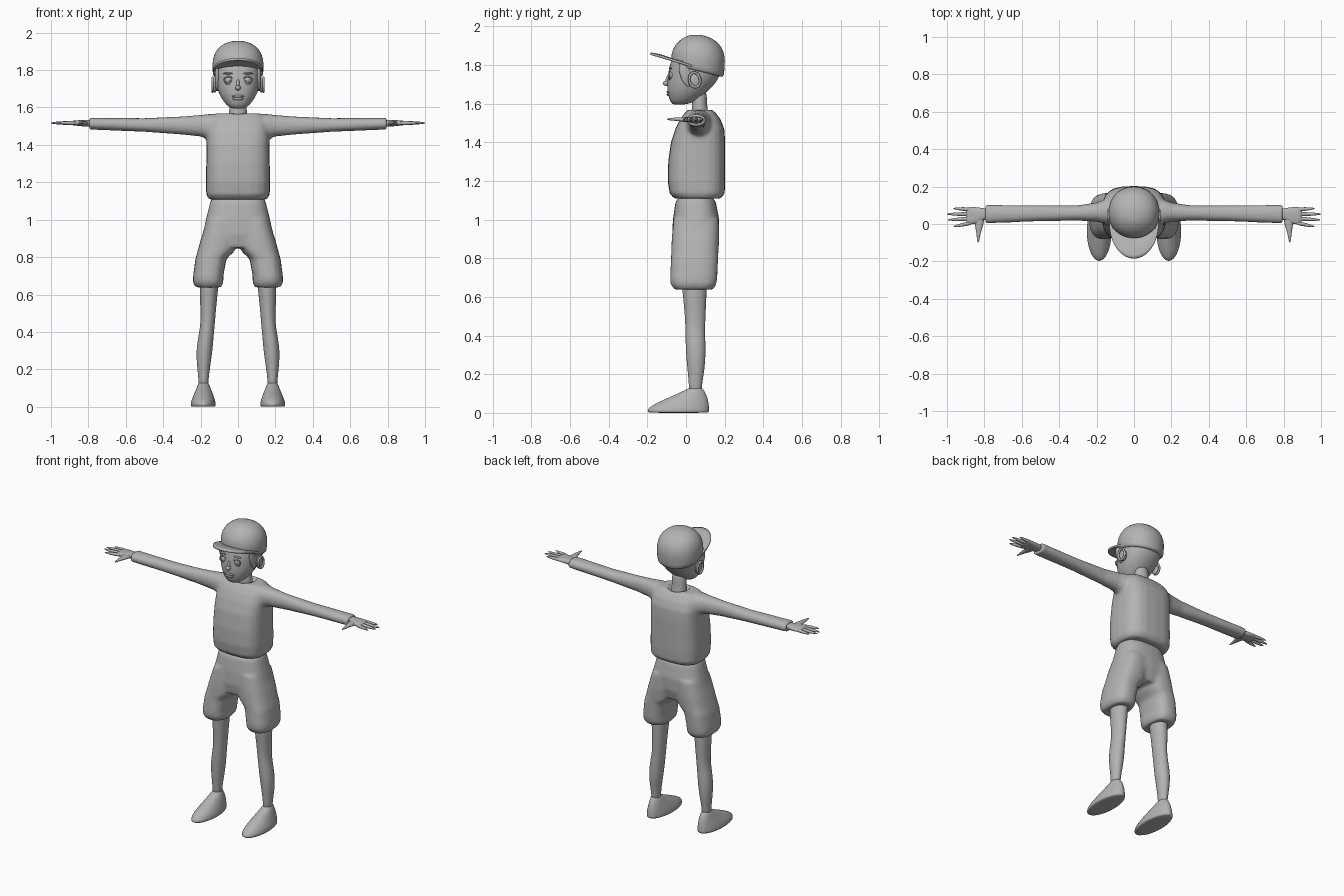
import bpy, bmesh, math
from mathutils import Matrix, Vector

if "Cube" in bpy.data.objects:
    bpy.data.objects.remove(bpy.data.objects["Cube"])

grey = bpy.data.materials.new("plain grey")
grey.use_nodes = True
grey.diffuse_color = (0.45, 0.45, 0.45, 1)
grey.node_tree.nodes["Principled BSDF"].inputs["Base Color"].default_value = grey.diffuse_color


def loft(bm, axis, rows, power=2.0, side=1, n=24):
    """Skin rings along an axis; each row is position, then bounds on the other two axes."""
    others = [i for i in range(3) if i != axis]
    rings = []
    for t, u0, u1, v0, v1 in rows:
        ring = []
        for k in range(n):
            a = 2 * math.pi * k / n
            c, s = math.cos(a), math.sin(a)
            p = [0, 0, 0]
            p[axis] = t
            p[others[0]] = (u0 + u1) / 2 + (u1 - u0) / 2 * math.copysign(abs(c) ** (2 / power), c)
            p[others[1]] = (v0 + v1) / 2 + (v1 - v0) / 2 * math.copysign(abs(s) ** (2 / power), s)
            p[0] *= side
            ring.append(bm.verts.new(p))
        rings.append(ring)
    for a, b in zip(rings, rings[1:]):
        for k in range(n):
            bm.faces.new((a[k], a[(k + 1) % n], b[(k + 1) % n], b[k]))
    bm.faces.new(rings[0])
    bm.faces.new(rings[-1])


def sym(rows):
    """Rows of z, half width, front, back turned into centred bounds."""
    return [(z, -w, w, y0, y1) for z, w, y0, y1 in rows]


def finish(bm, name, subsurf=0, mirror=False, remesh=0, smooth=6):
    bmesh.ops.recalc_face_normals(bm, faces=bm.faces)
    mesh = bpy.data.meshes.new(name)
    bm.to_mesh(mesh)
    bm.free()
    mesh.materials.append(grey)
    for f in mesh.polygons:
        f.use_smooth = True
    ob = bpy.data.objects.new(name, mesh)
    bpy.context.collection.objects.link(ob)
    if mirror:
        m = ob.modifiers.new("Mirror", "MIRROR")
        m.use_mirror_merge = False
    if remesh:
        m = ob.modifiers.new("Remesh", "REMESH")
        m.mode, m.voxel_size, m.use_smooth_shade = "VOXEL", remesh, True
        m = ob.modifiers.new("Smooth", "SMOOTH")
        m.factor, m.iterations = 0.5, smooth
    if subsurf:
        ob.modifiers.new("Subdivision", "SUBSURF").levels = subsurf
        ob.modifiers["Subdivision"].render_levels = subsurf
    return ob


def ball(bm, at, radii, tilt=0):
    m = Matrix.Translation(at) @ Matrix.Rotation(tilt, 4, "X") @ Matrix.Diagonal((*radii, 1))
    bmesh.ops.create_uvsphere(bm, u_segments=20, v_segments=12, radius=1, matrix=m)


def hoop(bm, at, radii, thick, axis, tilt=0):
    """Thin oval ring whose hole faces along the given axis."""
    others = [i for i in range(3) if i != axis]
    turn = Matrix.Rotation(tilt, 3, "X")
    n, m, grid = 24, 6, []
    for i in range(n):
        a = 2 * math.pi * i / n
        for j in range(m):
            b = 2 * math.pi * j / m
            p = Vector((0, 0, 0))
            p[axis] = thick * math.sin(b)
            p[others[0]] = (radii[0] + thick * math.cos(b)) * math.cos(a)
            p[others[1]] = (radii[1] + thick * math.cos(b)) * math.sin(a)
            grid.append(bm.verts.new(turn @ p + Vector(at)))
    for i in range(n):
        for j in range(m):
            i2, j2 = (i + 1) % n, (j + 1) % m
            bm.faces.new([grid[q] for q in (i * m + j, i2 * m + j, i2 * m + j2, i * m + j2)])


# Shirt: body and both sleeves fused, with a neck opening
bm = bmesh.new()
loft(bm, 2, sym([(1.108, .155, -.06, .18), (1.135, .17, -.085, .2), (1.2, .172, -.095, .203),
                 (1.3, .17, -.092, .203), (1.4, .168, -.078, .203), (1.47, .168, -.055, .198),
                 (1.52, .16, -.03, .178), (1.55, .145, -.008, .155), (1.568, .12, .01, .135)]), 3)
for side in (1, -1):
    loft(bm, 0, [(.07, -.02, .14, 1.42, 1.56), (.15, 0, .135, 1.425, 1.566), (.2, .012, .115, 1.445, 1.56),
                 (.3, .018, .1, 1.455, 1.552), (.5, .015, .1, 1.47, 1.543), (.795, .003, .102, 1.482, 1.545)],
         2.2, side)
shirt = finish(bm, "shirt", remesh=.009)
bm = bmesh.new()
loft(bm, 2, sym([(1.53, .055, .02, .12), (1.6, .078, .0, .16)]))
cutter = finish(bm, "neck_opening_cutter")
cutter.hide_render = cutter.hide_viewport = True
cut = shirt.modifiers.new("Neck opening", "BOOLEAN")
cut.operation, cut.object = "DIFFERENCE", cutter

# Shorts: pelvis and two wide legs fused
bm = bmesh.new()
loft(bm, 2, sym([(1.12, .138, -.035, .135), (1.09, .15, -.055, .155), (1.0, .172, -.068, .172),
                 (.92, .19, -.072, .17), (.85, .2, -.06, .15)]), 2.6)
for side in (1, -1):
    loft(bm, 2, [(1.0, 0, .165, -.065, .17), (.9, 0, .198, -.074, .172), (.83, .02, .217, -.077, .168),
                 (.79, .062, .228, -.078, .166), (.7, .078, .24, -.083, .162), (.665, .078, .241, -.08, .158),
                 (.638, .09, .226, -.06, .14)], 2.6, side)
finish(bm, "shorts", remesh=.01, smooth=8)

# Legs
bm = bmesh.new()
loft(bm, 2, [(.7, .1, .205, -.025, .11), (.64, .105, .205, -.02, .107), (.55, .115, .203, -.01, .104),
             (.45, .123, .198, -.003, .098), (.38, .13, .212, -.003, .1), (.3, .136, .224, 0, .102),
             (.22, .148, .22, .008, .096), (.15, .158, .211, .015, .082), (.09, .158, .211, .015, .082)])
finish(bm, "legs", subsurf=1, mirror=True)

# Shoes
bm = bmesh.new()
loft(bm, 2, [(.0, .122, .25, -.195, .118), (.004, .119, .253, -.2, .121), (.025, .119, .253, -.199, .121),
             (.05, .127, .243, -.155, .118), (.08, .138, .23, -.09, .112), (.105, .149, .22, -.03, .1),
             (.125, .156, .213, .008, .088), (.13, .165, .205, .02, .08)])
finish(bm, "shoes", subsurf=1, mirror=True)

# Hands: palm, four tapered fingers and a thumb
bm = bmesh.new()
loft(bm, 0, [(.77, .03, .08, 1.497, 1.533), (.81, .02, .085, 1.497, 1.534), (.84, .0, .09, 1.5, 1.533),
             (.88, -.004, .092, 1.504, 1.53), (.9, .005, .085, 1.508, 1.526)], 2.5)
for y, tip_x, tip_y in ((.077, .965, .083), (.053, 1.0, .053), (.03, .996, .022), (.008, .965, -.014)):
    rows = []
    for f, r in ((0, .011), (.35, .0115), (.7, .009), (.93, .005), (1, .002)):
        c = y + (tip_y - y) * f
        rows.append((.86 + (tip_x - .86) * f, c - r, c + r, 1.517 - r, 1.517 + r))
    loft(bm, 0, rows, n=10)
loft(bm, 1, [(.05, .8, .86, 1.502, 1.53), (.01, .8, .855, 1.502, 1.53), (-.02, .81, .848, 1.506, 1.53),
             (-.05, .82, .843, 1.51, 1.528), (-.085, .826, .84, 1.513, 1.525), (-.1, .83, .835, 1.516, 1.521)], n=12)
finish(bm, "hands", subsurf=1, mirror=True)

# Neck
bm = bmesh.new()
loft(bm, 2, sym([(1.5, .055, .02, .125), (1.56, .05, .028, .115), (1.6, .045, .033, .107), (1.68, .048, .03, .11)]))
finish(bm, "neck", subsurf=1)

# Head and nose
bm = bmesh.new()
loft(bm, 2, sym([(1.594, .03, -.062, -.01), (1.603, .05, -.077, .03), (1.625, .073, -.088, .07),
                 (1.66, .096, -.096, .11), (1.7, .112, -.099, .15), (1.75, .122, -.093, .182),
                 (1.8, .125, -.087, .188), (1.86, .12, -.06, .175), (1.9, .08, -.02, .13)]), 2.2)
ball(bm, (0, -.1, 1.705), (.015, .021, .014))
ball(bm, (0, -.093, 1.725), (.009, .012, .028), -.3)
finish(bm, "head", subsurf=1)

# Lips
bm = bmesh.new()
ball(bm, (0, -.09, 1.66), (.036, .011, .007))
ball(bm, (0, -.088, 1.647), (.03, .012, .008))
finish(bm, "lips")

# Eyes with iris, lid rim and brow
bm = bmesh.new()
ball(bm, (.05, -.077, 1.745), (.022, .016, .02))
ball(bm, (.05, -.091, 1.745), (.009, .004, .01))
hoop(bm, (.05, -.085, 1.745), (.024, .02), .0035, 1)
ball(bm, (.052, -.081, 1.782), (.028, .008, .005))
finish(bm, "eyes", mirror=True)

# Ears
bm = bmesh.new()
ball(bm, (.124, .045, 1.72), (.014, .03, .04), .2)
hoop(bm, (.136, .045, 1.722), (.028, .038), .007, 0, .2)
finish(bm, "ears", mirror=True)

# Sideburns in front of the ears
bm = bmesh.new()
ball(bm, (.111, -.002, 1.755), (.013, .03, .07), .3)
finish(bm, "sideburns", mirror=True)

# Cap crown, its rim sloping down to the back
bm = bmesh.new()
loft(bm, 2, sym([(1.767, .128, -.07, .19), (1.77, .135, -.076, .197), (1.82, .139, -.078, .202),
                 (1.86, .136, -.073, .203), (1.9, .122, -.055, .186), (1.93, .095, -.03, .15),
                 (1.948, .06, 0, .11), (1.956, .025, .03, .075)]), 2.1)
for v in bm.verts:
    v.co.z -= .24 * (v.co.y - .06) * max(0, min(1, (1.93 - v.co.z) / .16))
finish(bm, "cap_crown", subsurf=1)

# Cap bill, a tilted crescent
bm = bmesh.new()
cols, steps, grid = 28, 6, []
for i in range(cols + 1):
    a = math.pi * i / cols
    c, s = math.cos(a), math.sin(a)
    for j in range(steps + 1):
        f = j / steps
        y = (.04 - .1 * s) * (1 - f) + (.03 - .214 * s ** .85) * f
        x = c * (.12 + .012 * f)
        grid.append(bm.verts.new((x, y, 1.797 + .3 * (.02 - y) + .006 * s * math.sin(math.pi * f))))
for i in range(cols):
    for j in range(steps):
        k = i * (steps + 1) + j
        bm.faces.new([grid[q] for q in (k, k + 1, k + steps + 2, k + steps + 1)])
bill = finish(bm, "cap_bill")
m = bill.modifiers.new("Thickness", "SOLIDIFY")
m.thickness, m.offset = .012, 0
